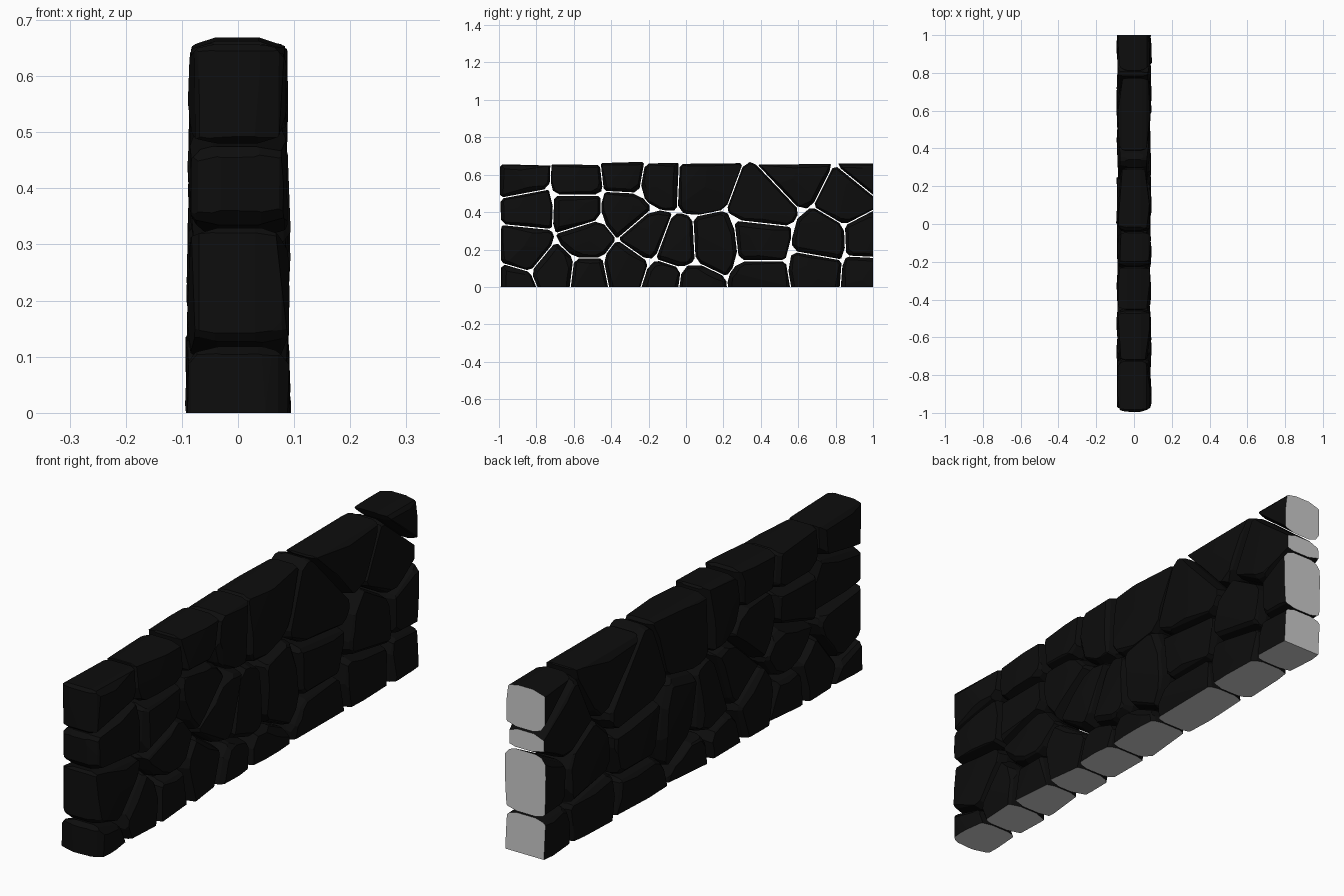
import bpy, bmesh, random
from mathutils import Vector

if "Cube" in bpy.data.objects:
    bpy.data.objects.remove(bpy.data.objects["Cube"])

random.seed(11)
U = random.uniform

# stone centres along the wall (y, z)
SEEDS = [(-.87, .58), (-.58, .57), (-.32, .60), (-.15, .57), (.07, .56), (.42, .43), (.60, .60),
         (.86, .47), (.99, .63), (-.84, .42), (-.86, .22), (-.58, .41), (-.53, .25), (-.33, .41),
         (-.21, .27), (-.33, .10), (-.05, .21), (.14, .22), (.40, .25), (.73, .25), (.70, .08),
         (.97, .26), (.96, .06), (-.93, -.02), (-.69, .08), (-.53, .06), (-.11, .03), (.04, .01),
         (.40, .03)]


def material(name, v):
    m = bpy.data.materials.new(name)
    m.diffuse_color = (v, v, v, 1)
    m.use_nodes = True
    m.node_tree.nodes["Principled BSDF"].inputs["Base Color"].default_value = m.diffuse_color
    return m


dark, grey = material("dark_stone", .004), material("cut_stone", .6)


def chop(bm, co, no):
    """Cut away everything on the normal side of a plane and cap the cut."""
    cut = bmesh.ops.bisect_plane(bm, geom=bm.verts[:] + bm.edges[:] + bm.faces[:], dist=1e-5,
                                 plane_co=co, plane_no=no, clear_outer=True)
    edges = [e for e in cut['geom_cut'] if isinstance(e, bmesh.types.BMEdge) and e.is_boundary]
    if len(edges) > 2:
        bmesh.ops.edgeloop_fill(bm, edges=edges)


def stone(i, seed):
    c = Vector((0, *seed))
    bm = bmesh.new()
    bmesh.ops.create_cube(bm, size=1)
    for v in bm.verts:
        v.co = (v.co.x * .4, v.co.y * 2.6, v.co.z * 2 + .4)

    # outer limits: rough top and near end, overshoot at the cut base and far end
    for k in range(2):
        chop(bm, (0, c.y, U(.664, .674)), (U(-.06, .06), U(-.05, .05), 1))
        chop(bm, (0, -U(.99, .998), c.z), (U(-.08, .08), -1, U(-.05, .05)))
    chop(bm, (0, 1.15, 0), (0, 1, 0))
    chop(bm, (0, 0, -.15), (0, 0, -1))

    # joints with neighbouring stones
    for other in SEEDS:
        if other != seed:
            d = Vector((0, *other)) - c
            n = d.normalized()
            chop(bm, c + d / 2 - n * .003, n)

    # knock off the corners where joints meet
    bm.normal_update()
    corners = []
    for e in bm.edges:
        a, b = e.verts[0].co, e.verts[1].co
        if abs(a.x - b.x) > .2:
            mid = (a + b) / 2
            n = sum((f.normal for f in e.link_faces), Vector())
            n.x = 0
            if n.length > .5:
                corners.append((mid, n.normalized()))
    for p, n in corners:
        chop(bm, p - n * U(.006, .018), n)

    # slightly tilted, chipped faces on both sides
    for s in (-1, 1):
        h = .092 - .008 * max(0, min(c.z, .66)) / .66
        chop(bm, (s * (h + U(-.003, .004)), c.y, c.z), (s, U(-.04, .04), U(-.04, .04)))
        for k in range(3):
            chop(bm, (s * (h + .002), c.y + U(-.05, .05), c.z + U(-.05, .05)),
                 (s, U(-.14, .14), U(-.14, .14)))

    # worn rims: a shallow and a steep facet along every joint
    bm.normal_update()
    rims = [(f.calc_center_median(), f.normal.copy()) for f in bm.faces if abs(f.normal.x) < .1]
    for p, n in rims:
        for s in (-1, 1):
            flat = Vector((0, n.y, n.z))
            q = Vector((0, p.y, p.z))
            chop(bm, q + Vector((s * U(.060, .072), 0, 0)), flat + Vector((s * U(.7, 1.2), 0, 0)))
            chop(bm, q + Vector((s * U(.03, .05), 0, 0)), flat + Vector((s * U(.2, .35), 0, 0)))

    # flat cut base and far end
    chop(bm, (0, 0, 0), (0, 0, -1))
    chop(bm, (0, 1, 0), (0, 1, 0))
    bmesh.ops.dissolve_degenerate(bm, dist=.001, edges=bm.edges[:])
    bmesh.ops.recalc_face_normals(bm, faces=bm.faces[:])
    for f in bm.faces:
        if all(v.co.z < .001 for v in f.verts) or all(v.co.y > .999 for v in f.verts):
            f.material_index = 1

    me = bpy.data.meshes.new(f"wall_stone_{i + 1}")
    bm.to_mesh(me)
    bm.free()
    me.materials.append(dark)
    me.materials.append(grey)
    ob = bpy.data.objects.new(me.name, me)
    bpy.context.collection.objects.link(ob)


for i, seed in enumerate(SEEDS):
    stone(i, seed)
